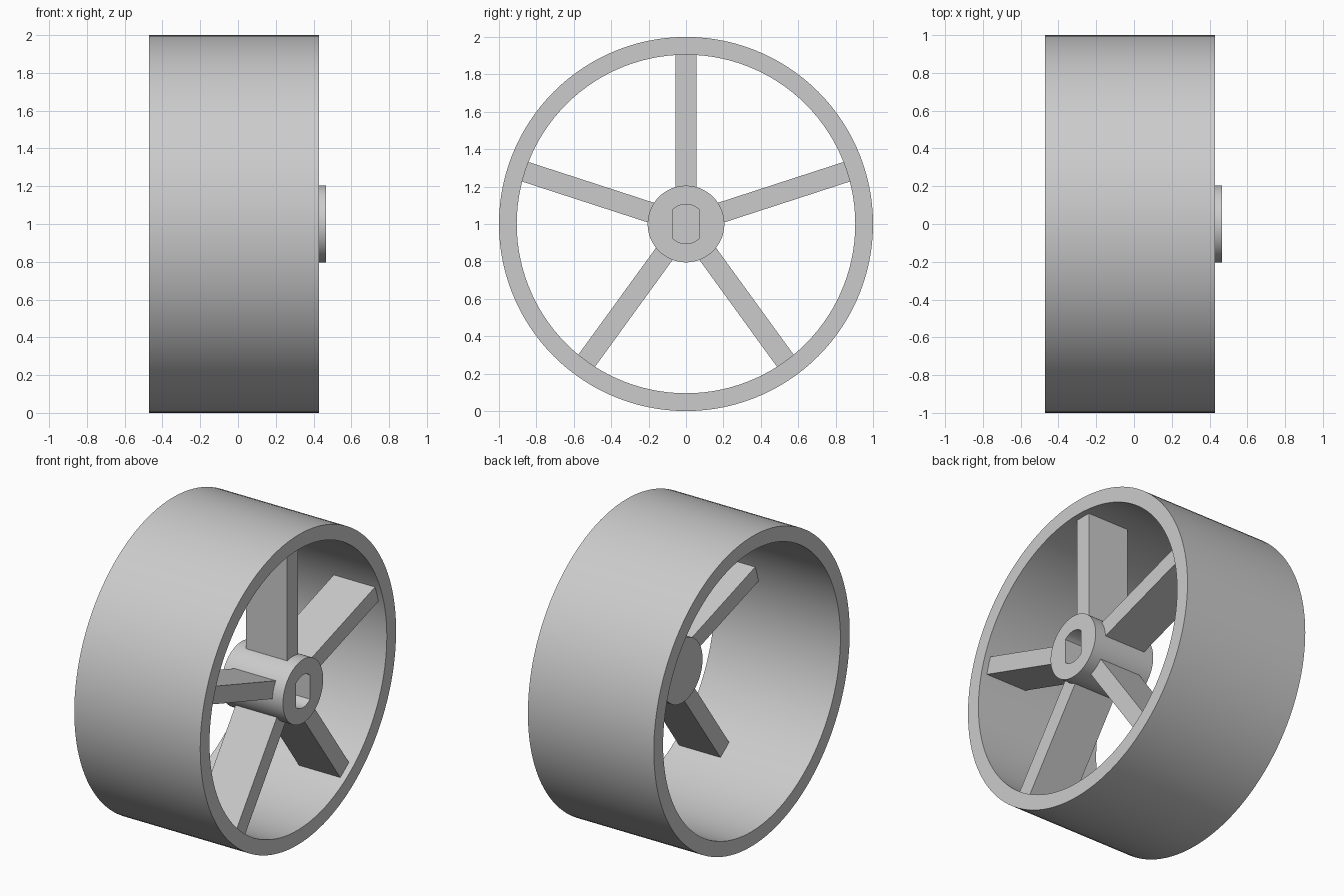
import bpy
import bmesh
from math import cos, sin, pi, radians
from mathutils import Matrix

if "Cube" in bpy.data.objects:
    bpy.data.objects.remove(bpy.data.objects["Cube"])

SEGMENTS = 120
AXLE_Z = 1.0
RIM_BACK, RIM_FRONT = -0.47, 0.43
HUB_BACK, HUB_FRONT = 0.025, 0.465
SPOKE_BACK, SPOKE_FRONT = 0.095, 0.39

grey = bpy.data.materials.new("plain grey")
grey.use_nodes = True
colour = (0.6, 0.6, 0.6, 1)
grey.diffuse_color = colour
grey.node_tree.nodes["Principled BSDF"].inputs["Base Color"].default_value = colour


def finish(bm, name):
    """Turn a bmesh into a shaded object standing at axle height."""
    bmesh.ops.recalc_face_normals(bm, faces=bm.faces)
    mesh = bpy.data.meshes.new(name)
    bm.to_mesh(mesh)
    bm.free()
    mesh.materials.append(grey)
    obj = bpy.data.objects.new(name, mesh)
    obj.location.z = AXLE_Z
    bpy.context.collection.objects.link(obj)
    bpy.ops.object.select_all(action='DESELECT')
    obj.select_set(True)
    bpy.context.view_layer.objects.active = obj
    bpy.ops.object.shade_smooth_by_angle(angle=radians(30))
    return obj


def ring(bm, x, radius, flat=None):
    """Circle around the x axis, optionally cut by two upright flats."""
    verts = []
    for i in range(SEGMENTS):
        a = 2 * pi * i / SEGMENTS
        y, z = cos(a), sin(a)
        r = radius
        if flat and abs(y) * r > flat:
            r = flat / abs(y)
        verts.append(bm.verts.new((x, y * r, z * r)))
    return verts


def bridge(bm, a, b):
    for i in range(SEGMENTS):
        j = (i + 1) % SEGMENTS
        bm.faces.new((a[i], a[j], b[j], b[i]))


# Rim: a wide open tube
bm = bmesh.new()
loops = [ring(bm, RIM_BACK, 1.0), ring(bm, RIM_FRONT, 1.0),
         ring(bm, RIM_FRONT, 0.905), ring(bm, RIM_BACK, 0.905)]
for a, b in zip(loops, loops[1:] + loops[:1]):
    bridge(bm, a, b)
finish(bm, "rim")

# Hub: closed at the back, with a blind double-flat axle socket at the front
bm = bmesh.new()
flat = 0.105 * cos(radians(48))
loops = [ring(bm, HUB_BACK, 0.205), ring(bm, HUB_FRONT, 0.205),
         ring(bm, HUB_FRONT, 0.105, flat), ring(bm, 0.1, 0.105, flat)]
for a, b in zip(loops, loops[1:]):
    bridge(bm, a, b)
bm.faces.new(loops[0])
bm.faces.new(loops[-1])
finish(bm, "hub")

# Five flat spokes, ends sunk into hub and rim
INNER, OUTER, WIDTH = 0.18, 0.93, 0.11
for i in range(5):
    bm = bmesh.new()
    size = Matrix.Diagonal((SPOKE_FRONT - SPOKE_BACK, WIDTH, OUTER - INNER, 1))
    place = Matrix.Translation(((SPOKE_FRONT + SPOKE_BACK) / 2, 0, (INNER + OUTER) / 2))
    turn = Matrix.Rotation(2 * pi * i / 5, 4, 'X')
    bmesh.ops.create_cube(bm, size=1, matrix=turn @ place @ size)
    finish(bm, f"spoke_{i + 1}")
